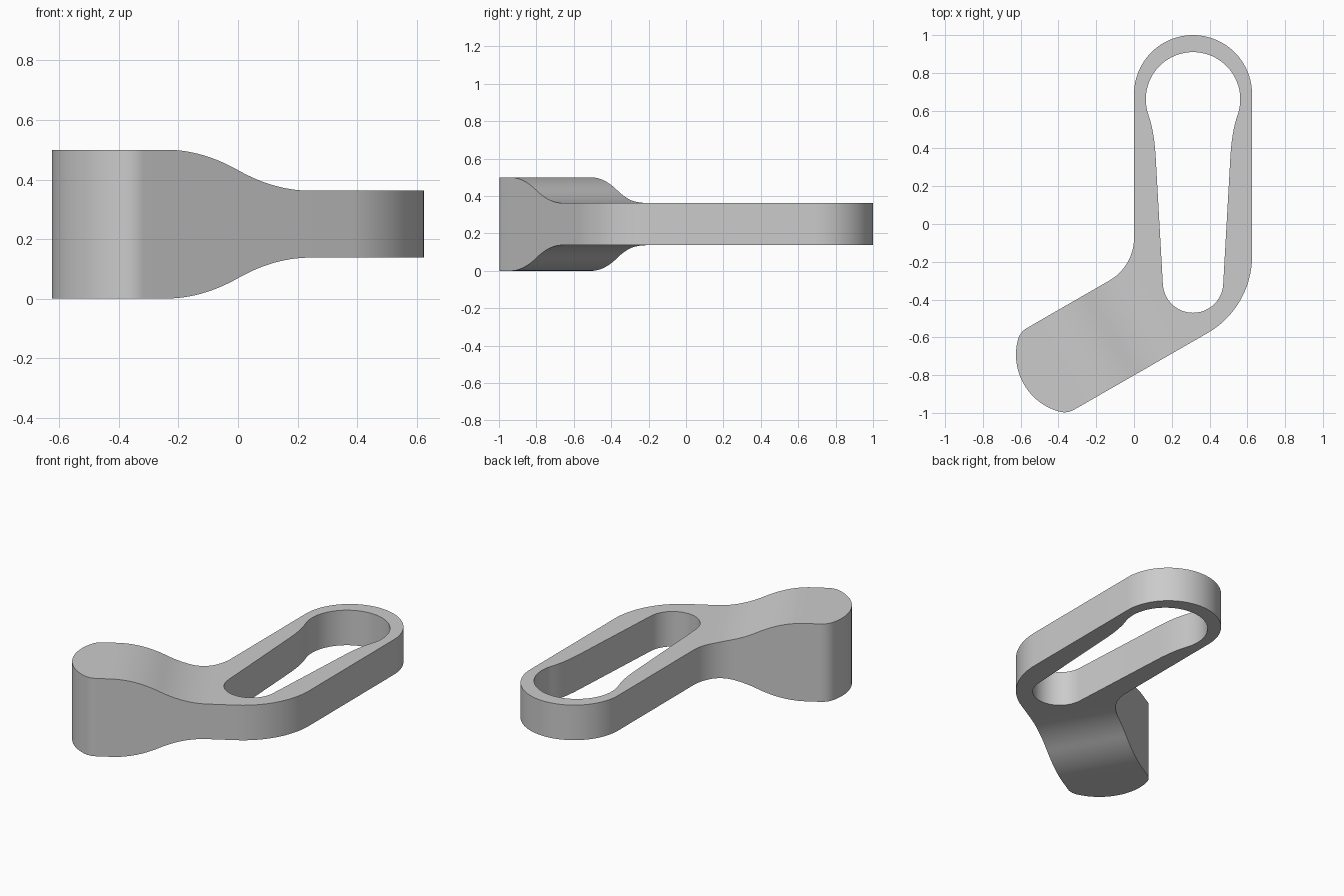
import bpy
import bmesh
from math import sin, cos, radians
from mathutils import Vector

cube = bpy.data.objects.get("Cube")
if cube:
    bpy.data.objects.remove(cube, do_unlink=True)


def arc(cx, cy, r, start, end, steps):
    """Points along an arc, angles in degrees."""
    angles = [radians(start + (end - start) * i / steps) for i in range(steps + 1)]
    return [Vector((cx + r * cos(a), cy + r * sin(a), 0)) for a in angles]


def bezier(a, b, c, steps):
    """Inner points of a quadratic curve."""
    ts = [i / steps for i in range(1, steps)]
    return [a * (1 - t) ** 2 + b * 2 * t * (1 - t) + c * t * t for t in ts]


MID = 0.3125                      # centre line of the slotted arm
AXIS = Vector((cos(radians(30)), sin(radians(30)), 0))   # grip direction
THICK, THIN = 0.25, 0.1125        # half heights of grip and slotted arm
BLEND_MID, BLEND = -0.4, 0.28     # centre and half length of the taper

# Outer outline: slotted arm, inner bend, rounded grip end, outer bend
outline = (arc(MID, 0.6875, MID, 0, 180, 48)
           + arc(-0.26, -0.074, 0.26, 0, -60, 20)
           + arc(-0.518, -0.638, 0.1, 120, 165, 10)
           + arc(-0.3125, -0.692, MID, 165, 255, 24)[1:-1]
           + arc(-0.368, -0.897, 0.1, 255, 300, 10)
           + arc(0.155, -0.17, 0.47, -60, 0, 24))

# Keyhole slot: wide round end, flared neck, narrow round end
top = arc(MID, 0.66, 0.25, -20, 200, 48)
bottom = arc(MID, -0.31, 0.16, 184, 356, 36)
neck = bezier(Vector((MID + 0.198, 0.36, 0)), Vector((MID + 0.206, 0.49, 0)), top[0], 10)
neck.insert(0, Vector((MID + 0.198, 0.36, 0)))
mirrored = [Vector((2 * MID - p.x, p.y, 0)) for p in reversed(neck)]
slot = bottom + neck + top + mirrored


def half_height(s):
    """Smooth S taper from thick grip to thin arm."""
    u = max(-1.0, min(1.0, (s - BLEND_MID) / BLEND))
    drop = (THICK - THIN) / 2
    if u < 0:
        return THICK - drop * (1 + u) ** 2
    return THIN + drop * (1 - u) ** 2


# Fill the plan, slice it across the taper, then give it height
bm = bmesh.new()
for loop in (outline, slot):
    verts = [bm.verts.new(p) for p in loop]
    for i, v in enumerate(verts):
        bm.edges.new((v, verts[(i + 1) % len(verts)]))
bmesh.ops.triangle_fill(bm, use_beauty=True, edges=bm.edges[:], normal=(0, 0, 1))

SLICES = 28
for i in range(SLICES + 1):
    s = BLEND_MID + BLEND * (2 * i / SLICES - 1)
    geom = bm.verts[:] + bm.edges[:] + bm.faces[:]
    bmesh.ops.bisect_plane(bm, geom=geom, dist=1e-5, plane_co=AXIS * s, plane_no=AXIS)

lower = bm.verts[:]
raised = bmesh.ops.extrude_face_region(bm, geom=bm.faces[:], use_keep_orig=True)
upper = [g for g in raised["geom"] if isinstance(g, bmesh.types.BMVert)]
for group, sign in ((lower, -1), (upper, 1)):
    for v in group:
        v.co.z = THICK + sign * half_height(v.co.dot(AXIS))
bmesh.ops.recalc_face_normals(bm, faces=bm.faces[:])

mesh = bpy.data.meshes.new("slotted_lever")
bm.to_mesh(mesh)
bm.free()
lever = bpy.data.objects.new("slotted_lever", mesh)
bpy.context.collection.objects.link(lever)

# Plain grey finish
grey = bpy.data.materials.new("light grey")
grey.use_nodes = True
color = (0.6, 0.6, 0.6, 1)
grey.diffuse_color = color
grey.node_tree.nodes["Principled BSDF"].inputs["Base Color"].default_value = color
mesh.materials.append(grey)

bpy.ops.object.select_all(action="DESELECT")
lever.select_set(True)
bpy.context.view_layer.objects.active = lever
bpy.ops.object.shade_smooth_by_angle(angle=radians(30))
